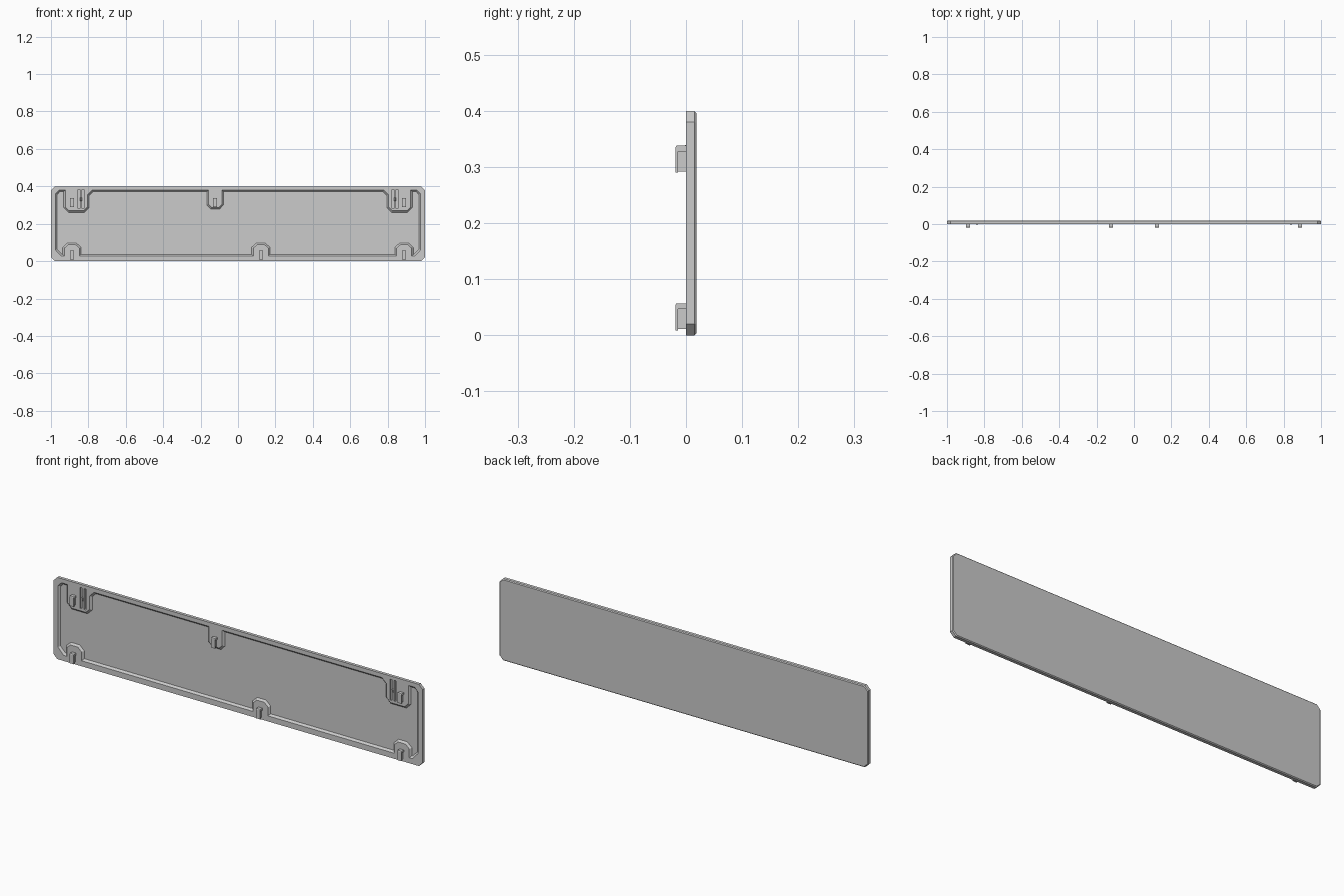
import bpy, bmesh
from mathutils import Vector

if "Cube" in bpy.data.objects:
    bpy.data.objects.remove(bpy.data.objects["Cube"])

FRONT, BACK, DEPTH = 0.0, 0.019, 0.009


def inset(pts, d):
    """Mitred inward offset of a counter-clockwise (x, z) outline."""
    out, n = [], len(pts)
    for i in range(n):
        p = Vector(pts[i])
        a = (p - Vector(pts[i - 1])).normalized()
        b = (Vector(pts[(i + 1) % n]) - p).normalized()
        na, nb = Vector((-a.y, a.x)), Vector((-b.y, b.x))
        out.append(tuple(p + (na + nb) * (d / (1 + na.dot(nb)))))
    return out


def finish(name, bm):
    bmesh.ops.recalc_face_normals(bm, faces=bm.faces)
    me = bpy.data.meshes.new(name)
    bm.to_mesh(me)
    bm.free()
    ob = bpy.data.objects.new(name, me)
    bpy.context.collection.objects.link(ob)
    return ob


def loft(name, rings):
    """Solid through (y, outline) rings."""
    bm = bmesh.new()
    loops = [[bm.verts.new((x, y, z)) for x, z in pts] for y, pts in rings]
    for a, b in zip(loops, loops[1:]):
        for i in range(len(a)):
            j = (i + 1) % len(a)
            bm.faces.new((a[i], a[j], b[j], b[i]))
    bm.faces.new(loops[0])
    bm.faces.new(loops[-1])
    return finish(name, bm)


def rect(x0, x1, z0, z1):
    return [(x0, z0), (x1, z0), (x1, z1), (x0, z1)]


def cut(target, cutter):
    cutter.hide_render = True
    m = target.modifiers.new("cut", 'BOOLEAN')
    m.operation, m.solver, m.object = 'DIFFERENCE', 'EXACT', cutter
    bpy.context.view_layer.objects.active = target
    bpy.ops.object.modifier_apply(modifier=m.name)
    bpy.data.objects.remove(cutter)


# Panel with clipped corners and a chamfered back edge
c = 0.02
outline = [(-1 + c, 0), (1 - c, 0), (1, c), (1, 0.4 - c),
           (1 - c, 0.4), (-1 + c, 0.4), (-1, 0.4 - c), (-1, c)]
panel = loft("panel", [(FRONT, outline), (BACK - 0.004, outline),
                       (BACK, inset(outline, 0.004))])

# Recess outline, running around the raised pads under each clip
recess = [(-0.976, 0.06), (-0.945, 0.027)]
for x in (-0.888, 0.122, 0.888):
    recess += [(x - 0.04, 0.027), (x - 0.04, 0.07), (x - 0.02, 0.088),
               (x + 0.02, 0.088), (x + 0.04, 0.07), (x + 0.04, 0.027)]
recess += [(0.945, 0.027), (0.976, 0.06)]
side = [(0.976, 0.36), (0.957, 0.38), (0.923, 0.38), (0.923, 0.29), (0.903, 0.27),
        (0.825, 0.27), (0.805, 0.29), (0.805, 0.355), (0.78, 0.38)]
recess += side
recess += [(-0.086, 0.38), (-0.086, 0.305), (-0.102, 0.288),
           (-0.142, 0.288), (-0.158, 0.305), (-0.158, 0.38)]
recess += [(-x, z) for x, z in reversed(side)]
cut(panel, loft("recess_cutter", [(-0.01, recess), (FRONT, recess),
                                  (DEPTH, inset(recess, 0.009))]))

# Snap fingers: two slots with a small catch between them
for s in (-1, 1):
    for x in (0.829, 0.851):
        cut(panel, loft("slot_cutter", [(-0.01, rect(s * x - 0.005, s * x + 0.005, 0.282, 0.384)),
                                        (DEPTH, rect(s * x - 0.005, s * x + 0.005, 0.282, 0.384))]))
    base = rect(s * 0.84 - 0.006, s * 0.84 + 0.006, 0.322, 0.34)
    loft("snap_catch", [(0.002, base), (FRONT, base), (-0.004, inset(base, 0.003))])


def clip(x, z):
    """Hook-shaped rim, open below, around a thinner web."""
    prof = [(0.002, 0.048), (-0.017, 0.048), (-0.019, 0.045), (-0.019, 0.0),
            (-0.014, 0.0), (-0.014, 0.038), (0.002, 0.038)]
    bm = bmesh.new()
    ends = [[bm.verts.new((x + w, y, z + h)) for y, h in prof] for w in (-0.011, 0.011)]
    for i in range(len(prof)):
        j = (i + 1) % len(prof)
        bm.faces.new((ends[0][i], ends[0][j], ends[1][j], ends[1][i]))
    for e in ends:
        bm.faces.new(e)
    finish("clip_hook", bm)
    loft("clip_web", [(-0.015, rect(x - 0.006, x + 0.006, z + 0.002, z + 0.039)),
                      (0.002, rect(x - 0.006, x + 0.006, z + 0.002, z + 0.039))])


# Clips along the top and bottom edges
for x in (-0.888, -0.122, 0.888):
    clip(x, 0.29)
for x in (-0.888, 0.122, 0.888):
    clip(x, 0.009)
